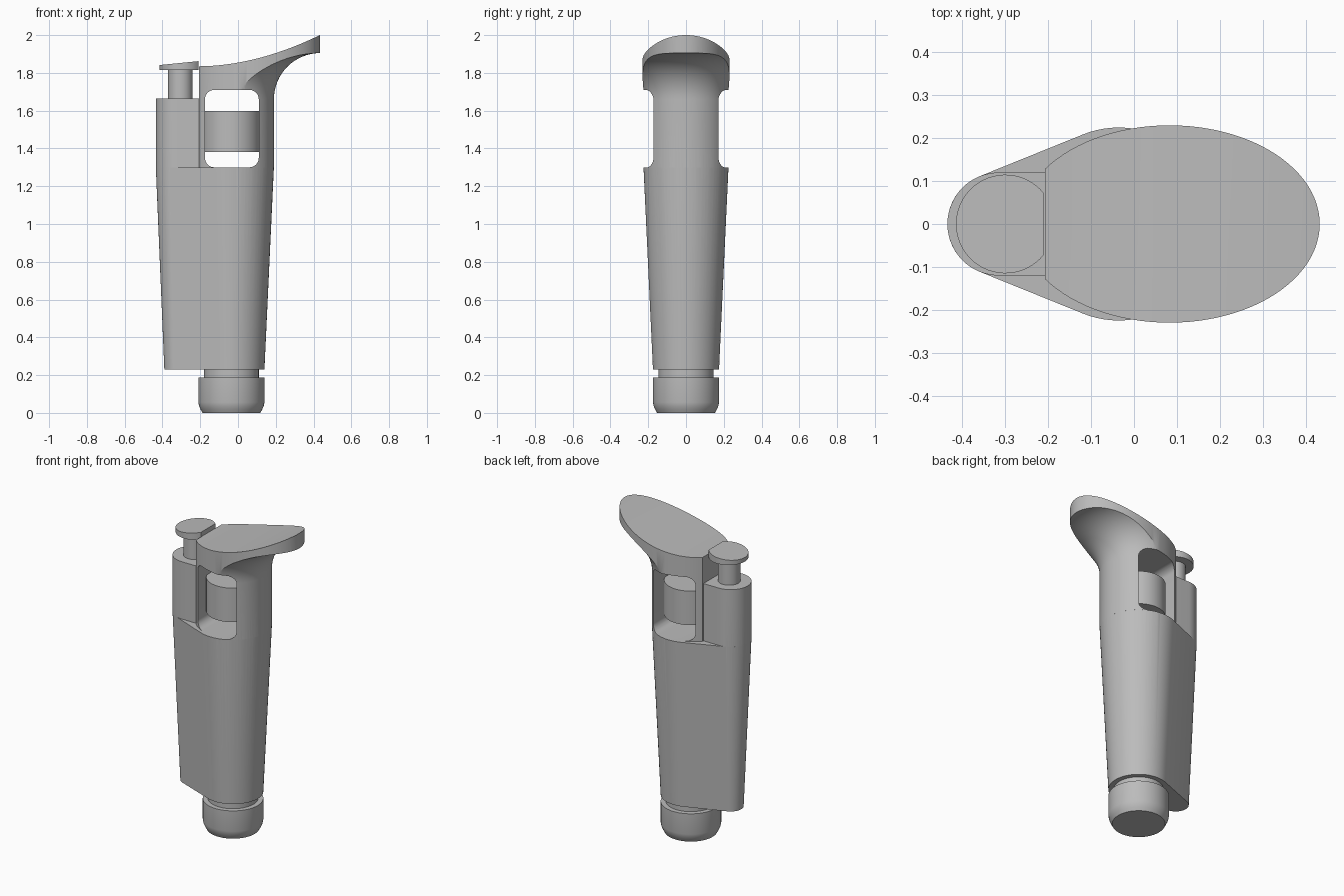
import bpy, bmesh
from math import sin, cos, pi, acos, sqrt

cube = bpy.data.objects.get("Cube")
if cube:
    bpy.data.objects.remove(cube)

grey = bpy.data.materials.new("light_grey")
grey.use_nodes = True
COLOUR = (0.5, 0.5, 0.5, 1)
grey.diffuse_color = COLOUR
grey.node_tree.nodes["Principled BSDF"].inputs["Base Color"].default_value = COLOUR

AXIS = -0.035      # x of the main barrel axis
POST = -0.315      # x of the rounded post axis
LEDGE = 1.3        # height where the upper frame begins


def loft(name, rings):
    """Closed solid through rings that share one point count."""
    bm = bmesh.new()
    loops = [[bm.verts.new(p) for p in ring] for ring in rings]
    n = len(loops[0])
    for a, b in zip(loops, loops[1:]):
        for i in range(n):
            j = (i + 1) % n
            bm.faces.new((a[i], a[j], b[j], b[i]))
    bm.faces.new(loops[0][::-1])
    bm.faces.new(loops[-1])
    bmesh.ops.recalc_face_normals(bm, faces=bm.faces)
    mesh = bpy.data.meshes.new(name)
    bm.to_mesh(mesh)
    bm.free()
    mesh.materials.append(grey)
    ob = bpy.data.objects.new(name, mesh)
    bpy.context.collection.objects.link(ob)
    return ob


def arc(cx, cy, r, start, end, n, ry=None):
    ry = r if ry is None else ry
    angles = [start + (end - start) * i / n for i in range(n + 1)]
    return [(cx + r * cos(a), cy + ry * sin(a)) for a in angles]


def upright(name, outline, low, high):
    return loft(name, [[(x, y, z) for x, y in outline] for z in (low, high)])


def crosswise(name, outline, half):
    return loft(name, [[(x, y, z) for x, z in outline] for y in (-half, half)])


def lathe(name, cx, profile, n=96):
    return loft(name, [[(x, y, z) for x, y in arc(cx, 0, r, 0, 2 * pi, n)[:-1]]
                       for r, z in profile])


def combine(ob, other, operation):
    mod = ob.modifiers.new(operation.lower(), "BOOLEAN")
    mod.operation, mod.object, mod.solver = operation, other, "EXACT"
    bpy.context.view_layer.objects.active = ob
    bpy.ops.object.modifier_apply(modifier=mod.name)
    bpy.data.objects.remove(other)


def teardrop(big, small, z):
    t = pi - acos((big - small) / (AXIS - POST))
    pts = arc(AXIS, 0, big, -t, t, 48) + arc(POST, 0, small, t, 2 * pi - t, 32)
    return [(x, y, z) for x, y in pts]


# Tapered teardrop handle
body = loft("body", [teardrop(0.175, 0.075, 0.23), teardrop(0.225, 0.12, LEDGE)])

# Rounded post beside the window
post = upright("post", arc(POST, 0, 0.12, pi / 2, 3 * pi / 2, 32)
               + [(-0.12, -0.12), (-0.12, 0.12)], LEDGE - 0.001, 1.665)

# Flared column and thumb rest: a filleted lathe trimmed to an oval and a swept top
R = 0.245
flare = [(0.225, LEDGE - 0.001)]
flare += [(0.225 + R * (1 - cos(a)), 1.66 + R * sin(a))
          for a in [pi / 2 * i / 16 for i in range(17)]]
head = lathe("head", AXIS, flare + [(0.225 + R, 2.1)])
oval = upright("oval", arc(0.083, 0, 0.35, 0, 2 * pi, 96, 0.23)[:-1], 1.2, 2.2)
combine(head, oval, "INTERSECT")
LEFT, SPAN = -0.207, 0.64
top = [(LEFT + SPAN * u, 1.835 + 0.165 * u ** 1.9) for u in [i / 20 for i in range(21)]]
side = crosswise("side", top + [(0.5, 2.02), (0.5, 1.1), (LEFT, 1.1)], 0.4)
combine(head, side, "INTERSECT")

# Window with rounded corners through the upper frame
c = 0.05
x0, x1, z0, z1 = -0.175, 0.11, LEDGE, 1.71
corners = [(x1 - c, z1 - c), (x0 + c, z1 - c), (x0 + c, z0 + c), (x1 - c, z0 + c)]
hole = []
for k, (x, z) in enumerate(corners):
    hole += arc(x, z, c, k * pi / 2, (k + 1) * pi / 2, 8)
window = crosswise("window", hole, 0.5)

combine(head, post, "UNION")
combine(head, window, "DIFFERENCE")
combine(body, head, "UNION")

# Cylinder held inside the window
lathe("inner_cylinder", AXIS, [(0.155, 1.38), (0.155, 1.597)])

# Push button: stem and flat-sided sloping cap
lathe("button_stem", -0.305, [(0.065, 1.66), (0.065, 1.83)], 48)
flat = acos(0.09 / 0.115)
cap = arc(-0.3, 0, 0.115, flat, 2 * pi - flat, 48)
loft("button_cap", [[(x, y, 1.815) for x, y in cap],
                    [(x, y, 1.862 + 0.1 * (x + 0.21)) for x, y in cap]])

# Neck and rounded foot
lathe("neck", AXIS, [(0.145, 0.17), (0.145, 0.24)])
lathe("foot", AXIS, [(0.153, 0), (0.163, 0.018), (0.171, 0.036), (0.175, 0.056),
                     (0.175, 0.187)])

# Smooth curves, sharp edges
for ob in bpy.context.collection.objects:
    if ob.type == "MESH" and grey.name in ob.data.materials:
        bpy.ops.object.select_all(action="DESELECT")
        ob.select_set(True)
        bpy.context.view_layer.objects.active = ob
        bpy.ops.object.shade_smooth_by_angle(angle=pi / 6)
